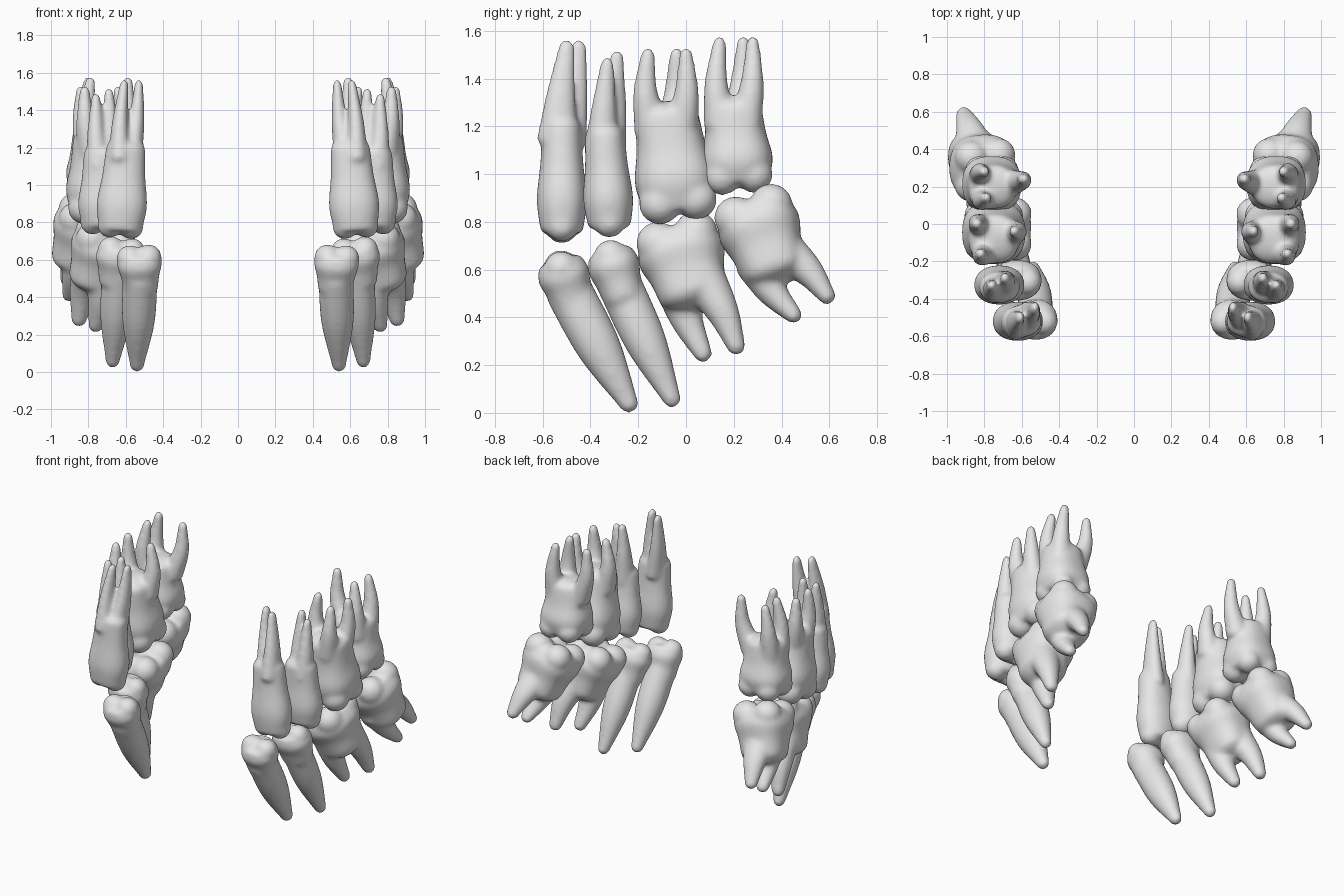
import bpy
import bmesh
from math import cos, sin, pi
from mathutils import Vector, Matrix

cube = bpy.data.objects.get("Cube")
if cube:
    bpy.data.objects.remove(cube, do_unlink=True)

SIDES = 28
STEPS = 6
# Swelling of a crown from its biting surface to its neck, as (position, fullness)
CROWN_SHAPE = ((0, .85), (.3, 1), (.65, .86), (1, .78))
# Narrowing of a root at its base, middle and end
SINGLE_TAPER = (1, .93, .42)
FORKED_TAPER = (1.25, .87, .5)

enamel = bpy.data.materials.new("pale_grey_enamel")
enamel.use_nodes = True
grey = (.8, .8, .8, 1)
enamel.diffuse_color = grey
enamel.node_tree.nodes["Principled BSDF"].inputs["Base Color"].default_value = grey


def blend(a, b, c, d, t):
    """Point on the smooth curve running from b to c."""
    straight = (c - a) * t
    bend = (a * 2 - b * 5 + c * 4 - d) * t ** 2
    twist = (b * 3 - a - c * 3 + d) * t ** 3
    return b + (straight + bend + twist) / 2


def spline(stations):
    """Smooth path through the stations; each is a centre followed by two radii."""
    before = stations[0] * 2 - stations[1]
    after = stations[-1] * 2 - stations[-2]
    points = [before, *stations, after]
    path = []
    for quad in zip(points, points[1:], points[2:], points[3:]):
        path += [blend(*quad, step / STEPS) for step in range(STEPS)]
    return path + [stations[-1]]


def station(centre, radius_across, radius_along):
    return Vector((*centre, radius_across, radius_along))


def dome(end, neighbour, height):
    """Shrinking rings that round off one end of a tube."""
    outward = (Vector(end[:3]) - Vector(neighbour[:3])).normalized()
    rings = []
    for step in range(1, STEPS):
        angle = pi / 2 * step / (STEPS - .8)
        centre = Vector(end[:3]) + outward * height * end[4] * sin(angle)
        rings.append(station(centre, end[3] * cos(angle), end[4] * cos(angle)))
    return rings


def frame(direction):
    """Sideways and lengthways directions square to the given one."""
    side = Vector((1, 0, 0))
    side = (side - direction * side.dot(direction)).normalized()
    return side, direction.cross(side)


def tube(bm, stations, start_height, end_height, squareness):
    """Closed tube of rounded rings set square to its path."""
    path = spline(stations)
    start_cap = dome(path[0], path[1], start_height)
    end_cap = dome(path[-1], path[-2], end_height)
    path = start_cap[::-1] + path + end_cap
    rings = []
    for i, point in enumerate(path):
        ahead = path[min(i + 1, len(path) - 1)]
        behind = path[max(i - 1, 0)]
        side, length = frame(Vector((ahead - behind)[:3]).normalized())
        ring = []
        for k in range(SIDES):
            c, s = cos(2 * pi * k / SIDES), sin(2 * pi * k / SIDES)
            bulge = (abs(c) ** squareness + abs(s) ** squareness) ** (-1 / squareness)
            offset = side * c * point[3] + length * s * point[4]
            ring.append(bm.verts.new(Vector(point[:3]) + offset * bulge))
        rings.append(ring)
    for low, high in zip(rings, rings[1:]):
        for k in range(SIDES):
            n = (k + 1) % SIDES
            bm.faces.new((low[k], low[n], high[n], high[k]))
    bm.faces.new(rings[0][::-1])
    bm.faces.new(rings[-1])


def tooth(name, bite, neck, crown, root, tips, molar=False):
    """Crown from bite to neck, a root to each tip, and cusps, fused and mirrored."""
    bite, neck = Vector(bite), Vector(neck)
    tips = [Vector(tip) for tip in tips]
    width, depth = crown
    axis = (neck - bite).normalized()
    side, length = frame(axis)
    bm = bmesh.new()

    # Crown
    body = [station(bite.lerp(neck, t), width * full, depth * full) for t, full in CROWN_SHAPE]
    tube(bm, body, .15, .5, 2.5 if molar else 2.2)

    # Roots spread from the neck and bow slightly outwards
    middle = sum(tips, Vector()) / len(tips)
    tapers = FORKED_TAPER if len(tips) > 1 else SINGLE_TAPER
    for tip in tips:
        spread = tip - middle
        base = neck - axis * .06 + spread * .75
        bend = base.lerp(tip, .5) + spread / 5
        stops = [station(p, root[0] * taper, root[1] * taper)
                 for p, taper in zip((base, bend, tip), tapers)]
        tube(bm, stops, .4, 1, 2)

    # Low cusps: one pair on a premolar, two pairs on a molar
    radius = min(crown) * (.52 if molar else .65)
    for across in (-1, 1):
        for along in ((-1, 1) if molar else (0,)):
            place = bite + side * across * width * .42 + length * along * depth * .45
            place += axis * radius * .3
            bmesh.ops.create_icosphere(bm, subdivisions=3, radius=radius,
                                       matrix=Matrix.Translation(place))

    bmesh.ops.recalc_face_normals(bm, faces=bm.faces)
    mesh = bpy.data.meshes.new(name)
    bm.to_mesh(mesh)
    bm.free()
    mesh.materials.append(enamel)
    ob = bpy.data.objects.new(name, mesh)
    bpy.context.collection.objects.link(ob)
    fuse = ob.modifiers.new("fuse", "REMESH")
    fuse.mode = "VOXEL"
    fuse.voxel_size = .012
    fuse.use_smooth_shade = True
    soften = ob.modifiers.new("soften", "SMOOTH")
    soften.iterations = 14
    mirror = ob.modifiers.new("other_side", "MIRROR")
    mirror.use_mirror_merge = False


# Upper premolars, two roots each
tooth("upper_first_premolar", bite=(.63, -.52, .76), neck=(.6, -.52, 1.2),
      crown=(.135, .105), root=(.05, .07),
      tips=[(.61, -.5, 1.53), (.53, -.45, 1.53)])
tooth("upper_second_premolar", bite=(.72, -.32, .78), neck=(.72, -.34, 1.17),
      crown=(.135, .105), root=(.053, .06),
      tips=[(.76, -.33, 1.46), (.69, -.29, 1.49)])

# Upper molars, two outer roots and one inner root
tooth("upper_first_molar", bite=(.75, -.03, .86), neck=(.75, -.08, 1.24),
      crown=(.17, .17), root=(.057, .06), molar=True,
      tips=[(.82, -.16, 1.5), (.84, 0, 1.5), (.64, -.04, 1.5)])
tooth("upper_second_molar", bite=(.76, .22, .97), neck=(.76, .2, 1.27),
      crown=(.16, .15), root=(.057, .057), molar=True,
      tips=[(.79, .14, 1.55), (.8, .28, 1.55), (.59, .24, 1.55)])

# Lower premolars, a single root swept backwards
tooth("lower_first_premolar", bite=(.53, -.53, .63), neck=(.52, -.47, .45),
      crown=(.12, .11), root=(.094, .1), tips=[(.54, -.24, .04)])
tooth("lower_second_premolar", bite=(.62, -.32, .67), neck=(.64, -.26, .48),
      crown=(.135, .11), root=(.092, .094), tips=[(.67, -.06, .06)])

# Lower molars, a front root and a back root
tooth("lower_first_molar", bite=(.7, -.04, .74), neck=(.77, .03, .5),
      crown=(.175, .185), root=(.085, .08), molar=True,
      tips=[(.76, .07, .25), (.85, .21, .28)])
tooth("lower_second_molar", bite=(.79, .28, .85), neck=(.86, .37, .6),
      crown=(.18, .175), root=(.085, .075), molar=True,
      tips=[(.9, .45, .41), (.91, .59, .49)])
